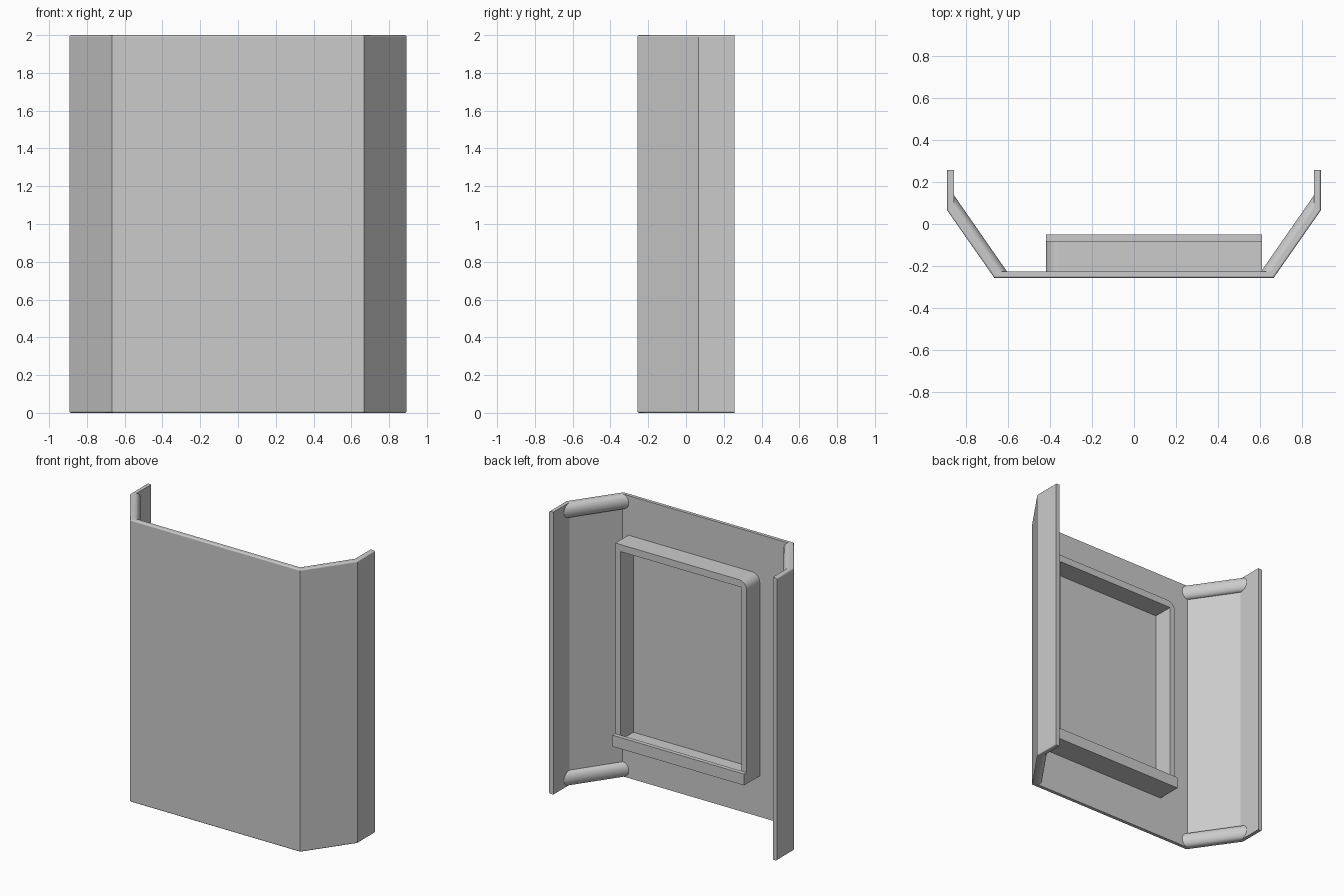
import bpy, bmesh, math
from mathutils import Vector

default = bpy.data.objects.get("Cube")
if default:
    bpy.data.objects.remove(default, do_unlink=True)

grey = bpy.data.materials.new("light_grey")
grey.use_nodes = True
grey.diffuse_color = (0.6, 0.6, 0.6, 1)
grey.node_tree.nodes["Principled BSDF"].inputs["Base Color"].default_value = (0.6, 0.6, 0.6, 1)


def loft(name, start, end, bevel_rule=None, radius=0.01):
    """Solid between two matching loops, with optional rounded edges."""
    bm = bmesh.new()
    a = [bm.verts.new(p) for p in start]
    b = [bm.verts.new(p) for p in end]
    n = len(a)
    bm.faces.new(a)
    bm.faces.new(b[::-1])
    for i in range(n):
        j = (i + 1) % n
        bm.faces.new((a[j], a[i], b[i], b[j]))
    bmesh.ops.recalc_face_normals(bm, faces=bm.faces)
    if bevel_rule:
        edges = [e for e in bm.edges if bevel_rule(e.verts[0].co, e.verts[1].co)]
        bmesh.ops.bevel(bm, geom=edges, offset=radius, segments=6, profile=0.5, affect='EDGES')
    mesh = bpy.data.meshes.new(name)
    bm.to_mesh(mesh)
    bm.free()
    mesh.materials.append(grey)
    obj = bpy.data.objects.new(name, mesh)
    bpy.context.collection.objects.link(obj)
    return obj


def box(name, x, y, z, bevel_rule=None, radius=0.01):
    def loop(depth):
        return [(x[0], depth, z[0]), (x[1], depth, z[0]), (x[1], depth, z[1]), (x[0], depth, z[1])]
    return loft(name, loop(y[0]), loop(y[1]), bevel_rule, radius)


def smooth(obj):
    """Round shading on curved edges, flat shading on the large faces."""
    bpy.ops.object.select_all(action='DESELECT')
    obj.select_set(True)
    bpy.context.view_layer.objects.active = obj
    bpy.ops.object.shade_smooth_by_angle(angle=math.radians(25))
    weighted = obj.modifiers.new("flat_faces", 'WEIGHTED_NORMAL')
    weighted.keep_sharp = True
    weighted.weight = 100


HEIGHT = 2.0
BACK, FRONT, INNER = 0.257, -0.257, -0.226

# Folded sheet: wide front, two slanted wings and two straight flanges
outer = [(0.892, BACK), (0.892, 0.065), (0.667, FRONT)]
inner = [(0.654, INNER), (0.86, 0.075), (0.86, BACK)]


def mirrored(points):
    return [(-x, y) for x, y in reversed(points)]


profile = outer + mirrored(outer) + mirrored(inner) + inner


def outside_rim(p, q):
    on_outside = all(abs(v.x) > 0.88 or v.y < FRONT + 0.001 for v in (p, q))
    return on_outside and abs(p.z - q.z) < 0.001


smooth(loft("folded_panel",
            [(x, y, 0) for x, y in profile],
            [(x, y, HEIGHT) for x, y in profile], outside_rim))

# Rounded beads along the top and bottom of each wing's inner face
RADIUS = 0.052
panel_end = Vector((0.654, INNER)), Vector((0.607, INNER))
flange_end = Vector((0.86, 0.075)), Vector((0.86, 0.138))
arc = [math.pi * (i / 16 - 0.5) for i in range(17)]
for side, sx in (("left", 1), ("right", -1)):
    for level, zc in (("bottom", RADIUS), ("top", HEIGHT - RADIUS)):
        loops = []
        for wall, crest in (panel_end, flange_end):
            ring = [(wall.lerp(crest, math.cos(t)), zc + RADIUS * math.sin(t)) for t in arc]
            loops.append([(sx * p.x, p.y, z) for p, z in ring])
        smooth(loft(f"{level}_bead_{side}", *loops))

# Rectangular frame on the inner face, with one rounded upper corner
X0, X1 = -0.42, 0.61
Z0, Z1 = 0.29, 1.72
FRAME_BACK = -0.08


def upper_corner(p, q):
    return all(v.x < X0 + 0.01 and v.z > Z1 - 0.01 for v in (p, q))


frame = box("rear_frame", (X0, X1), (INNER - 0.005, FRAME_BACK), (Z0, Z1), upper_corner, 0.06)
cutter = box("frame_opening", (X0 + 0.04, X1 - 0.04), (INNER - 0.05, 0), (0.335, Z1 - 0.05))
cutter.hide_render = True
cut = frame.modifiers.new("opening", 'BOOLEAN')
cut.operation = 'DIFFERENCE'
cut.solver = 'EXACT'
cut.object = cutter
bpy.context.view_layer.objects.active = frame
bpy.ops.object.modifier_apply(modifier=cut.name)
bpy.data.objects.remove(cutter, do_unlink=True)
smooth(frame)

# Retaining lip across the bottom of the frame
box("frame_lip", (X0, X1), (FRAME_BACK, -0.05), (Z0, 0.37))
